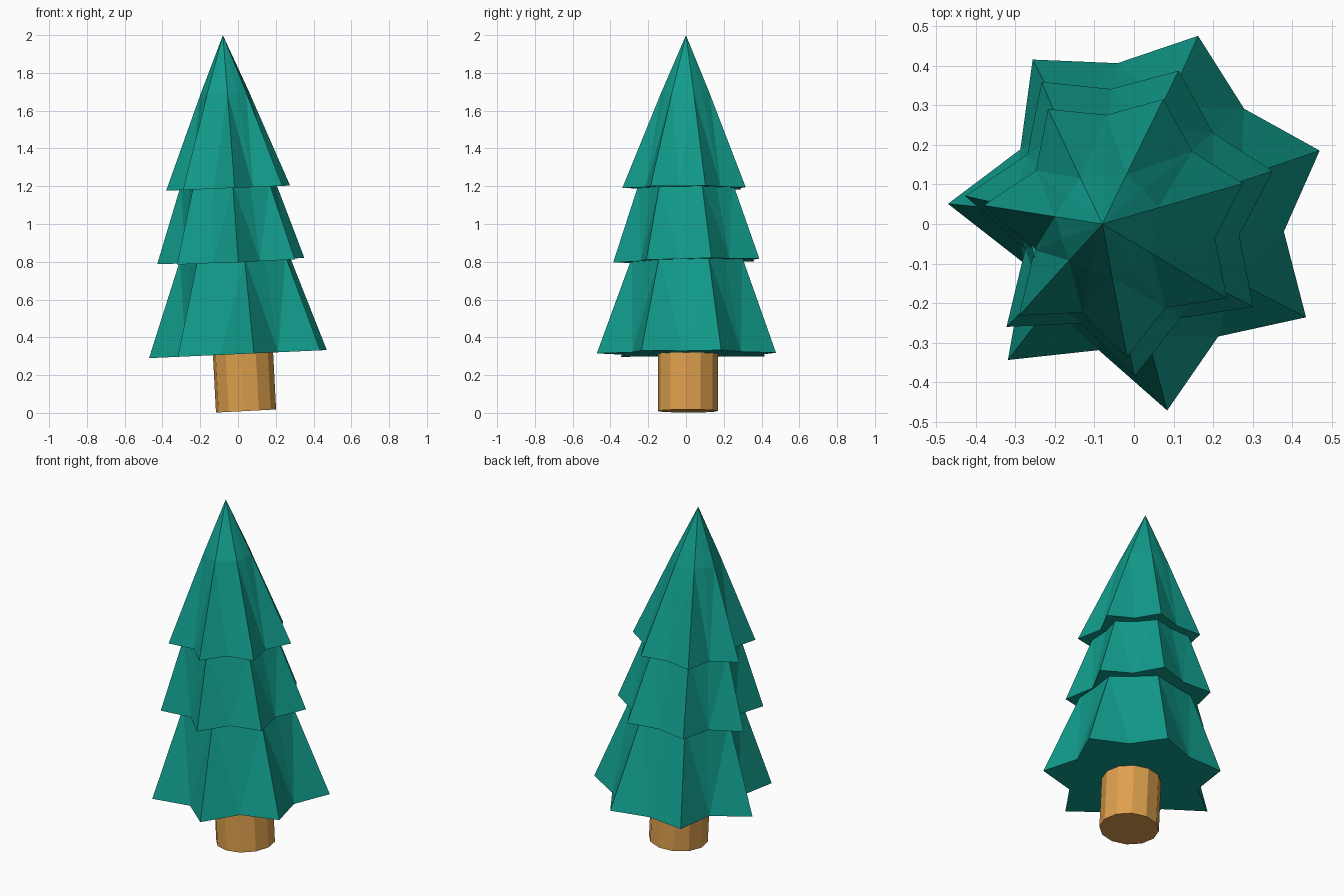
import bpy, bmesh, math
from mathutils import Vector, Matrix

if "Cube" in bpy.data.objects:
    bpy.data.objects.remove(bpy.data.objects["Cube"])

# The whole tree leans slightly toward -x
POINTS = 7
NOTCH = [0.79, 0.82, 0.72, 0.64, 0.71, 0.73, 0.75]  # uneven notch depth between tips


def material(name, rgb):
    m = bpy.data.materials.new(name)
    m.diffuse_color = (*rgb, 1)
    m.use_nodes = True
    m.node_tree.nodes["Principled BSDF"].inputs["Base Color"].default_value = m.diffuse_color
    return m


def make_object(name, bm, mat, base, lean, pitch=0):
    bmesh.ops.recalc_face_normals(bm, faces=bm.faces)
    me = bpy.data.meshes.new(name)
    bm.to_mesh(me)
    bm.free()
    me.materials.append(mat)
    ob = bpy.data.objects.new(name, me)
    ob.location = base
    ob.rotation_euler = (math.radians(pitch), math.radians(-lean), 0)
    bpy.context.collection.objects.link(ob)
    return ob


def star_ring(bm, z, tip, notches, turn):
    verts = []
    for i in range(POINTS):
        for r, half in ((tip, 0), (notches[i], 0.5)):
            a = math.radians(turn) + (i + half) * math.tau / POINTS
            verts.append(bm.verts.new((r * math.cos(a), r * math.sin(a), z)))
    return verts


def foliage_tier(name, base, radius, turn, height, top_tip, top_notch, lean, pitch=0, apex=None):
    """Star-shaped skirt, closed by a flat cap or a pointed tip."""
    bm = bmesh.new()
    low = star_ring(bm, 0, radius, [radius * n for n in NOTCH], turn)
    high = star_ring(bm, height, top_tip, [top_notch] * POINTS, turn)
    n = len(low)
    peak = bm.verts.new((0, 0, apex)) if apex else None
    for i in range(n):
        j = (i + 1) % n
        # split each panel along tip-to-notch so the facets stay flat
        if i % 2 == 0:
            bm.faces.new((low[i], low[j], high[i]))
            bm.faces.new((low[j], high[j], high[i]))
        else:
            bm.faces.new((low[i], low[j], high[j]))
            bm.faces.new((low[i], high[j], high[i]))
        if peak:
            bm.faces.new((high[i], high[j], peak))
    bm.faces.new(low[::-1])
    if not peak:
        bm.faces.new(high)
    return make_object(name, bm, green, base, lean, pitch)


green = material("foliage_green", (0.0056, 0.332, 0.262))
brown = material("trunk_brown", (0.73, 0.352, 0.076))

# Trunk
bm = bmesh.new()
bmesh.ops.create_cone(bm, cap_ends=True, segments=12, radius1=0.16, radius2=0.16, depth=0.36,
                      matrix=Matrix.Translation(Vector((0, 0, 0.18))) @ Matrix.Rotation(math.radians(25), 4, 'Z'))
make_object("trunk", bm, brown, (0.0425, 0.01, 0.01), 3)

# Foliage tiers from bottom to top
foliage_tier("lower_branches", (0.015, 0.011, 0.312), 0.488, 21, 0.51, 0.30, 0.265, 2.6)
foliage_tier("middle_branches", (-0.031, 0.014, 0.803), 0.401, 17.5, 0.41, 0.258, 0.22, 2.4, pitch=1.2)
foliage_tier("top_branches", (-0.046, 0.0, 1.19), 0.338, 17.7, 0.50, 0.134, 0.124, 2.4, apex=0.81)
